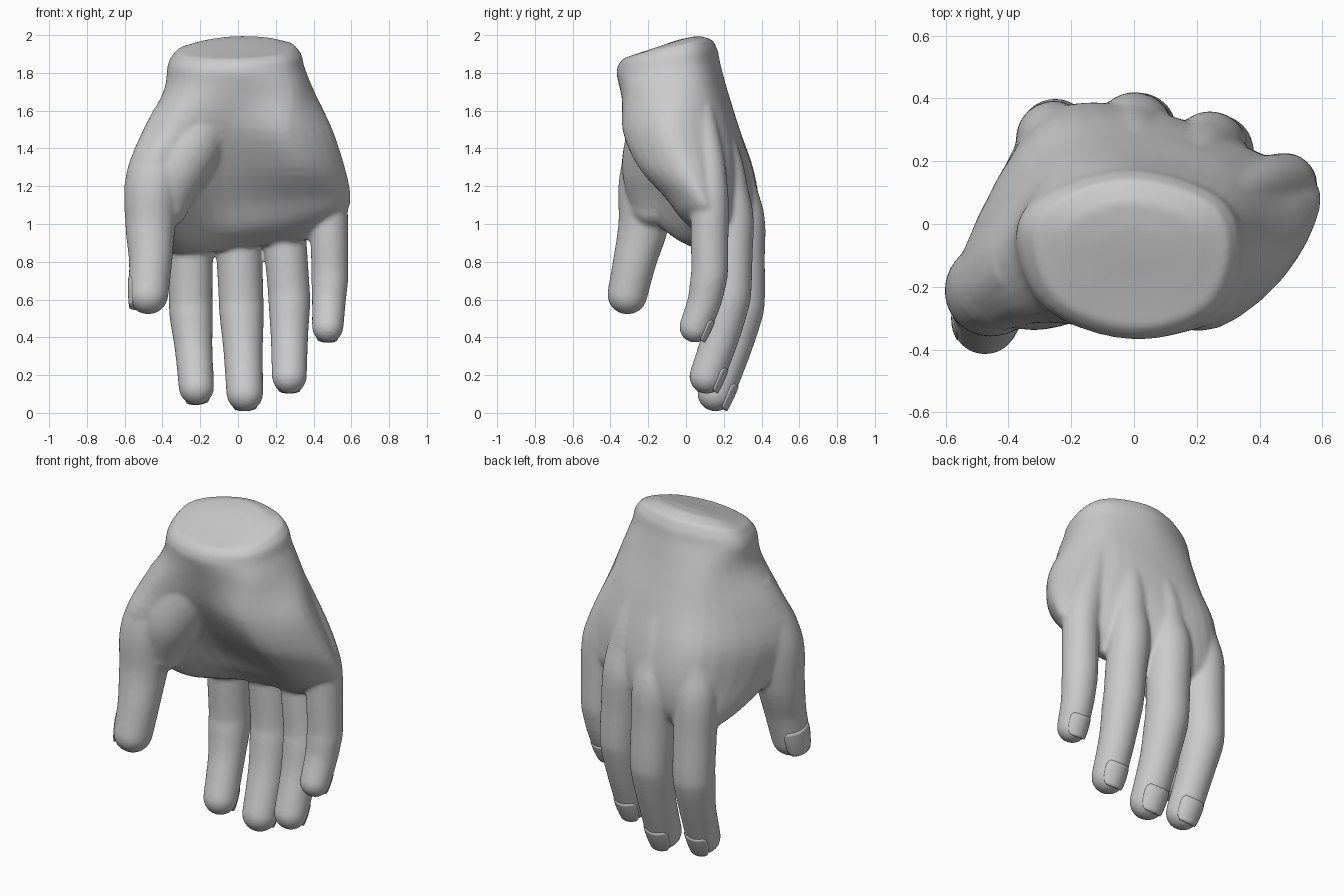
import bpy, bmesh, math
from mathutils import Vector

if "Cube" in bpy.data.objects:
    bpy.data.objects.remove(bpy.data.objects["Cube"])


def spline(pts, n, closed=False):
    """Catmull-Rom samples through a list of vectors."""
    m, out = len(pts), []
    pick = (lambda i: pts[i % m]) if closed else (lambda i: pts[max(0, min(m - 1, i))])
    for i in range(m if closed else m - 1):
        a, b, c, d = (pick(i + k) for k in (-1, 0, 1, 2))
        for s in range(n):
            t = s / n
            out.append(0.5 * (2 * b + (c - a) * t + (2 * a - 5 * b + 4 * c - d) * t * t
                              + (3 * b - a - 3 * c + d) * t ** 3))
    if not closed:
        out.append(pts[-1].copy())
    return out


def loft(bm, rings):
    """Skin closed rings and cap both ends with fans."""
    loops = [[bm.verts.new(p) for p in r] for r in rings]
    n = len(loops[0])
    for a, b in zip(loops, loops[1:]):
        for i in range(n):
            j = (i + 1) % n
            bm.faces.new((a[i], a[j], b[j], b[i]))
    for lp in (loops[0], loops[-1]):
        c = bm.verts.new(sum((v.co for v in lp), Vector()) / n)
        for i in range(n):
            bm.faces.new((lp[i], lp[(i + 1) % n], c))


def tube(bm, keys):
    """Round tube through (x, y, z, radius) keys with a domed far end."""
    s = spline([Vector(k) for k in keys], 8)
    axis = (s[-1] - s[-2]).xyz.normalized()
    end, r = s[-1].xyz, s[-1].w
    for k in range(1, 7):
        a = k * math.radians(14.5)
        p = end + axis * r * math.sin(a)
        s.append(Vector((*p, r * math.cos(a))))
    rings = []
    for i, p in enumerate(s):
        t = (s[min(i + 1, len(s) - 1)] - s[max(i - 1, 0)]).xyz.normalized()
        u = Vector((0, 1, 0)).cross(t).normalized()
        v = t.cross(u)
        rings.append([p.xyz + p.w * (u * math.cos(q) + v * math.sin(q))
                      for q in (2 * math.pi * k / 24 for k in range(24))])
    loft(bm, rings)


def finish(bm, name):
    bmesh.ops.recalc_face_normals(bm, faces=bm.faces)
    me = bpy.data.meshes.new(name)
    bm.to_mesh(me)
    bm.free()
    for p in me.polygons:
        p.use_smooth = True
    ob = bpy.data.objects.new(name, me)
    bpy.context.collection.objects.link(ob)
    return ob


def nail(name, prev, tip, r, normal):
    """Curved plate hugging the outer side of a fingertip."""
    t = (Vector(tip) - Vector(prev)).normalized()
    n = Vector(normal)
    n = (n - t * n.dot(t)).normalized()
    side = t.cross(n)
    bm = bmesh.new()
    rows, cols, grid = 8, 12, []
    for i in range(rows + 1):
        f = i / rows
        e = abs(2 * f - 1)
        spread = math.radians(52) * (1 - 0.25 * e ** 5)
        along = r * (-0.75 + 1.45 * f)
        rad = r * (0.95 - 0.14 * f * f)
        row = []
        for j in range(cols + 1):
            q = spread * (2 * j / cols - 1)
            row.append(bm.verts.new(Vector(tip) + t * (along - 0.2 * r * (1 - math.cos(q)))
                                    + rad * (n * math.cos(q) + side * math.sin(q))))
        grid.append(row)
    for a, b in zip(grid, grid[1:]):
        for j in range(cols):
            bm.faces.new((a[j], a[j + 1], b[j + 1], b[j]))
    ob = finish(bm, name)
    sol = ob.modifiers.new("thickness", 'SOLIDIFY')
    sol.thickness, sol.offset = 0.02, 0
    bpy.context.view_layer.objects.active = ob
    ob.select_set(True)
    bpy.ops.object.shade_smooth_by_angle(angle=math.radians(40))
    ob.select_set(False)


bm = bmesh.new()

# palm and wrist: sections run left, front, right, back; z = z0 + tx*x + ty*y
sections = [
    (1.84, 0, .10, [(-.375, -.03), (-.28, -.27), (0, -.37), (.26, -.29), (.35, -.08), (.28, .09), (0, .18), (-.27, .11)]),
    (1.70, 0, 0, [(-.395, -.06), (-.29, -.28), (0, -.345), (.29, -.30), (.405, -.06), (.31, .13), (0, .22), (-.26, .17)]),
    (1.50, 0, 0, [(-.50, -.10), (-.38, -.31), (-.05, -.28), (.27, -.33), (.50, -.09), (.35, .18), (0, .28), (-.28, .23)]),
    (1.30, 0, 0, [(-.57, -.17), (-.43, -.34), (-.08, -.17), (.33, -.25), (.565, -.02), (.42, .20), (.03, .335), (-.31, .30)]),
    (1.12, .06, 0, [(-.51, -.09), (-.38, -.25), (-.07, -.05), (.37, -.11), (.595, .06), (.45, .20), (.02, .37), (-.31, .33)]),
    (.965, .17, 0, [(-.40, .14), (-.32, -.04), (-.04, .05), (.38, -.02), (.575, .10), (.44, .20), (.02, .36), (-.30, .335)]),
    (.87, .13, 0, [(-.32, .25), (-.25, .17), (-.02, .18), (.28, .12), (.44, .11), (.38, .16), (.02, .31), (-.25, .30)]),
]
loops = [spline([Vector((x, y, z + tx * x + ty * y)) for x, y in pts], 5, True)
         for z, tx, ty, pts in sections]
columns = [spline(list(c), 4) for c in zip(*loops)]
rings = [list(r) for r in zip(*columns)]
# slanted, rounded wrist end
rim = rings[0]
for scale, z0, ty in ((.96, 1.895, .14), (.86, 1.945, .21), (.6, 1.975, .30), (.3, 1.985, .34), (.08, 1.987, .34)):
    ring = []
    for p in rim:
        x, y = p.x * scale, -.09 + (p.y + .09) * scale
        ring.append(Vector((x, y, z0 + ty * y + .04 * x)))
    rings.insert(0, ring)
loft(bm, rings)

# fingers: knuckle, middle joint, fingertip centre, base and tip radius
fingers = {
    "index": ((-.255, .268, 1.02), (-.25, .285, .55), (-.22, .15, .135), .121, .094),
    "middle": ((0, .294, 1.02), (.018, .30, .56), (.036, .157, .105), .124, .098),
    "ring": ((.24, .243, 1.02), (.272, .235, .61), (.272, .11, .193), .116, .093),
    "little": ((.48, .125, 1.06), (.487, .125, .72), (.475, .048, .455), .102, .084),
}
for name, (k, p, t, r0, r1) in fingers.items():
    K, P, T = Vector(k), Vector(p), Vector(t)
    dip = P.lerp(T, .5) + Vector((0, .01, 0))
    tube(bm, [(k[0] * .6, k[1] * .38 + .02, 1.66, .07),
              (k[0] * .85, k[1] * .77 + .017, 1.34, .09),
              (k[0] * .96, k[1] * .93, 1.16, .108),
              (*K, r0), (*K.lerp(P, .45), r0 * .98), (*K.lerp(P, .9), r0 * .96),
              (*P.lerp(T, .1), r0 * .95), (*dip, r1 * 1.07), (*T, r1)])
    nail(name + "_nail", dip, t, r1, (0, 1, 0))

# thumb and the muscle at its base
tube(bm, [(-.32, -.12, 1.55, .14), (-.44, -.2, 1.25, .152), (-.463, -.225, 1.0, .134),
          (-.463, -.272, .80, .115), (-.475, -.31, .628, .107)])
tube(bm, [(-.14, -.13, 1.66, .15), (-.22, -.14, 1.48, .175), (-.33, -.17, 1.28, .17), (-.38, -.18, 1.10, .12)])
nail("thumb_nail", (-.463, -.272, .80), (-.475, -.31, .628), .107, (-.9, .3, 0))

# fuse into one smooth skin
hand = finish(bm, "hand")
rm = hand.modifiers.new("fuse", 'REMESH')
rm.mode, rm.voxel_size, rm.use_smooth_shade = 'VOXEL', .01, True
sm = hand.modifiers.new("soften", 'SMOOTH')
sm.factor, sm.iterations = .5, 16
